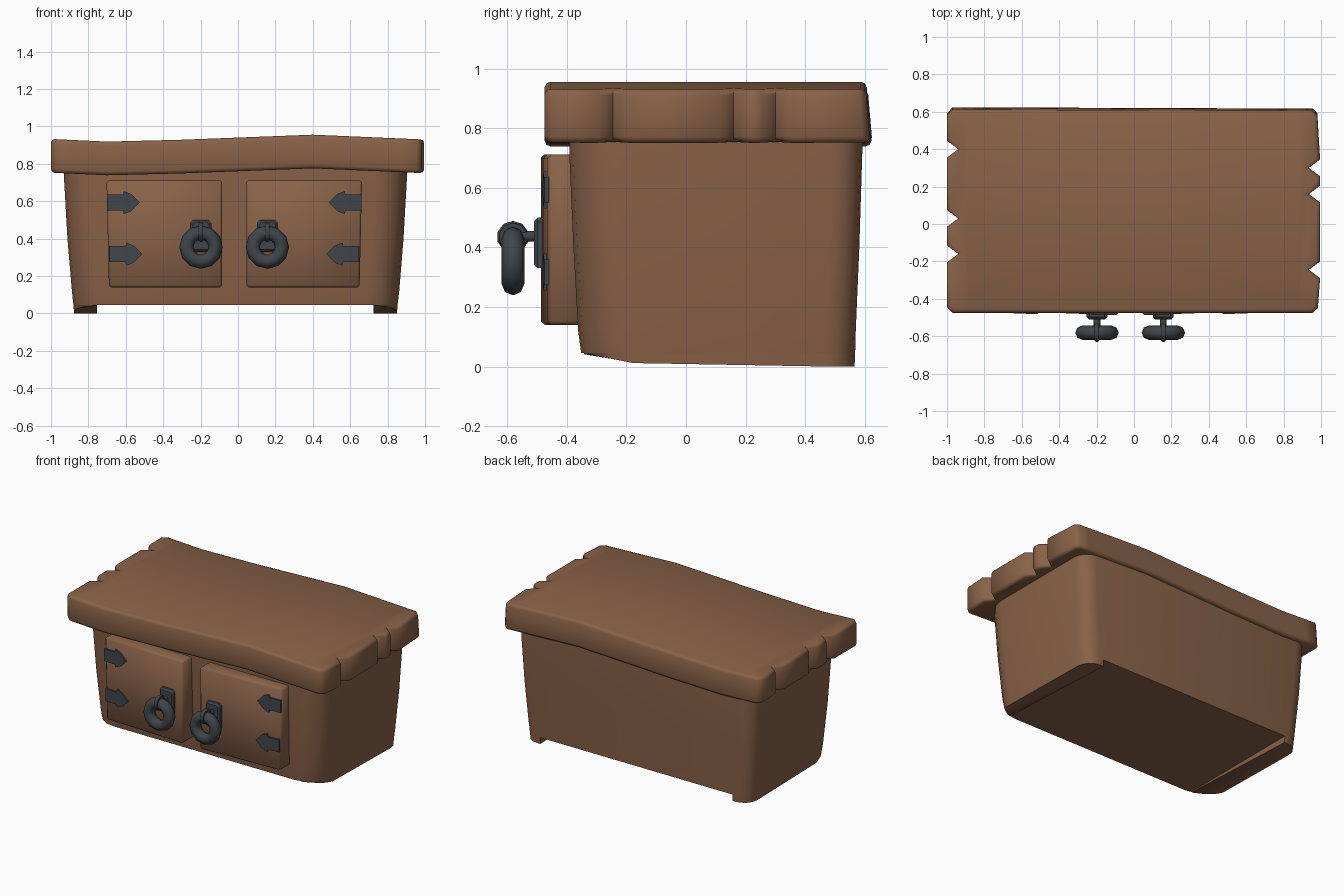
import bpy, bmesh, math
from mathutils import Vector, Matrix

old = bpy.data.objects.get("Cube")
if old:
    bpy.data.objects.remove(old, do_unlink=True)


def material(name, rgb):
    m = bpy.data.materials.new(name)
    m.use_nodes = True
    m.diffuse_color = (*rgb, 1)
    m.node_tree.nodes["Principled BSDF"].inputs["Base Color"].default_value = (*rgb, 1)
    return m


WOOD = material("brown wood", (0.25, 0.122, 0.065))
IRON = material("dark iron", (0.05, 0.06, 0.07))


def finish(bm, name, mat, angle=60):
    bmesh.ops.recalc_face_normals(bm, faces=bm.faces)
    mesh = bpy.data.meshes.new(name)
    bm.to_mesh(mesh)
    bm.free()
    ob = bpy.data.objects.new(name, mesh)
    bpy.context.collection.objects.link(ob)
    mesh.materials.append(mat)
    bpy.ops.object.select_all(action='DESELECT')
    ob.select_set(True)
    bpy.context.view_layer.objects.active = ob
    bpy.ops.object.shade_smooth_by_angle(angle=math.radians(angle))
    return ob


def prism(points, depth):
    """Extrude a closed outline of 3D points along a vector."""
    bm = bmesh.new()
    face = bm.faces.new([bm.verts.new(p) for p in points])
    top = bmesh.ops.extrude_face_region(bm, geom=[face])["geom"]
    bmesh.ops.translate(bm, vec=depth, verts=[v for v in top if isinstance(v, bmesh.types.BMVert)])
    bmesh.ops.recalc_face_normals(bm, faces=bm.faces)
    return bm


def lerp_table(table, x):
    for (a, u), (b, v) in zip(table, table[1:]):
        if x <= b:
            return u + (v - u) * max(0, x - a) / (b - a)
    return table[-1][1]


def ring_points(x0, x1, y0, y1, z):
    """Rounded rectangle with broad front corners and tighter back ones."""
    pts = []
    for sx, sy, start in ((1, -1, -90), (1, 1, 0), (-1, 1, 90), (-1, -1, 180)):
        r = 0.17 if sy < 0 else 0.1
        cx = x1 - r if sx > 0 else x0 + r
        cy = y1 - r if sy > 0 else y0 + r
        for i in range(5):
            a = math.radians(start + 22.5 * i)
            pts.append((cx + r * math.cos(a), cy + r * math.sin(a), z))
    return pts


def loft(levels):
    bm = bmesh.new()
    rings = [[bm.verts.new(p) for p in ring_points(*lv)] for lv in levels]
    for a, b in zip(rings, rings[1:]):
        for i in range(len(a)):
            j = (i + 1) % len(a)
            bm.faces.new((a[i], a[j], b[j], b[i]))
    bm.faces.new(rings[0])
    bm.faces.new(rings[-1])
    return bm


# Tapered body
base = (-0.88, 0.853, -0.352, 0.568, 0.045)
finish(loft([base,
             (-0.888, 0.862, -0.362, 0.57, 0.12),
             (-0.912, 0.885, -0.378, 0.582, 0.4),
             (-0.93, 0.903, -0.392, 0.592, 0.72),
             (-0.93, 0.903, -0.392, 0.592, 0.8)]), "body", WOOD)

# Runner feet under both ends, rising toward the front
for side, cut, name in ((1, 0.725, "left_foot"), (-1, -0.755, "right_foot")):
    bm = loft([(-0.876, 0.85, -0.348, 0.566, 0), base])
    bmesh.ops.bisect_plane(bm, geom=bm.verts[:] + bm.edges[:] + bm.faces[:],
                           plane_co=(cut, 0, 0), plane_no=(side, 0, 0), clear_inner=True)
    bmesh.ops.holes_fill(bm, edges=[e for e in bm.edges if e.is_boundary])
    for v in bm.verts:
        if v.co.z < 0.02:
            v.co.z += min(0.04, max(0, -0.12 - v.co.y) * 0.2)
    finish(bm, name, WOOD, 50)


# Lid slab: notched ends, chamfered rims, slight wave along its length
def notches(x, depth, ys, step):
    out = []
    for y in ys:
        out += [(x, y - step * 0.045), (x - depth, y), (x, y + step * 0.045)]
    return out


outline = [(-0.97, -0.475), (0.955, -0.475), (0.983, -0.45)]
outline += notches(0.995, 0.06, (-0.245, 0.16, 0.3), 1)
outline += [(0.98, 0.58), (0.955, 0.605), (-0.97, 0.612), (-1, 0.58)]
outline += notches(-1, -0.06, (0.4, 0.03, -0.16), -1)
outline += [(-1, -0.445)]
bm = prism([(x, y, 0.745) for x, y in outline], (0, 0, 0.18))
rims = [e for e in bm.edges if abs(e.verts[0].co.z - e.verts[1].co.z) < 0.01]
bmesh.ops.bevel(bm, geom=rims, offset=0.02, segments=2, profile=0.5,
                affect='EDGES', clamp_overlap=True)
for x in (-0.88, -0.7, -0.3, 0.1, 0.4, 0.7, 0.88):
    bmesh.ops.bisect_plane(bm, geom=bm.verts[:] + bm.edges[:] + bm.faces[:],
                           plane_co=(x, 0, 0), plane_no=(1, 0, 0))
bmesh.ops.triangulate(bm, faces=[f for f in bm.faces if len(f.verts) > 4])
wave = [(-1, 0.008), (-0.7, -0.006), (-0.3, 0.004), (0.4, 0.031), (1, 0.005)]
for v in bm.verts:
    if v.co.y > 0.55 and v.co.z < 0.8:
        v.co.y += 0.012
    v.co.z += lerp_table(wave, v.co.x)
finish(bm, "lid", WOOD)


# Doors: thick panels, standing out further at the middle of the chest
def door(name, inner, outer):
    s = 1 if outer > 0 else -1
    bm = bmesh.new()
    bmesh.ops.create_cube(bm, size=1)
    for v in bm.verts:
        front, top = v.co.y < 0, v.co.z > 0
        at_outer = v.co.x * s > 0
        x = outer - (0 if top else s * 0.013) if at_outer else inner
        y = (-0.464 if at_outer else -0.488) if front else -0.34
        v.co = (x, y, 0.712 if top else 0.14)
    bmesh.ops.bevel(bm, geom=bm.edges[:], offset=0.012, segments=1, affect='EDGES')
    finish(bm, name, WOOD, 60)


door("left_door", 0.045, 0.663)
door("right_door", -0.085, -0.703)


# Arrow-shaped hinge plates
def hinge(name, x, z, s):
    shape = [(0, -0.043), (0.085, -0.043), (0.09, -0.062), (0.13, -0.045),
             (0.175, 0), (0.13, 0.045), (0.09, 0.062), (0.085, 0.043), (0, 0.043)]
    bm = prism([(x + s * u, -0.46 - 0.04 * u, z + w) for u, w in shape], (0, -0.015, 0))
    finish(bm, name, IRON, 30)


for z, shift, level in ((0.593, 0, "upper"), (0.317, 0.013, "lower")):
    hinge(level + "_left_hinge", 0.66 - shift, z, -1)
    hinge(level + "_right_hinge", -0.70 + shift, z, 1)


# Ring pulls: back plate, peg, eye loop and hanging ring
def torus(name, loc, rot, major, minor, n, m):
    bpy.ops.mesh.primitive_torus_add(location=loc, rotation=rot, major_radius=major,
                                     minor_radius=minor, major_segments=n, minor_segments=m)
    ob = bpy.context.object
    ob.name = name
    ob.data.materials.append(IRON)
    bpy.ops.object.shade_smooth_by_angle(angle=math.radians(60))


for side, x in (("left", 0.157), ("right", -0.198)):
    plate = [(-0.055, 0.33), (0.055, 0.33), (0.055, 0.485), (0.04, 0.5),
             (-0.04, 0.5), (-0.055, 0.485)]
    bm = prism([(x + u, -0.475, z) for u, z in plate], (0, -0.035, 0))
    face = min(bm.faces, key=lambda f: f.calc_center_median().y)
    bmesh.ops.bevel(bm, geom=face.edges[:], offset=0.012, segments=1, affect='EDGES')
    finish(bm, side + "_pull_plate", IRON, 30)

    bm = bmesh.new()
    bmesh.ops.create_cone(bm, cap_ends=True, segments=8, radius1=0.018, radius2=0.018, depth=0.06,
                          matrix=Matrix.Translation((x, -0.525, 0.437)) @ Matrix.Rotation(math.pi / 2, 4, 'X'))
    finish(bm, side + "_pull_peg", IRON)

    torus(side + "_pull_eye", (x, -0.581, 0.435), (0, math.pi / 2, 0), 0.04, 0.014, 10, 6)
    torus(side + "_pull_ring", (x, -0.581, 0.355), (math.pi / 2, 0, 0), 0.078, 0.038, 12, 8)
